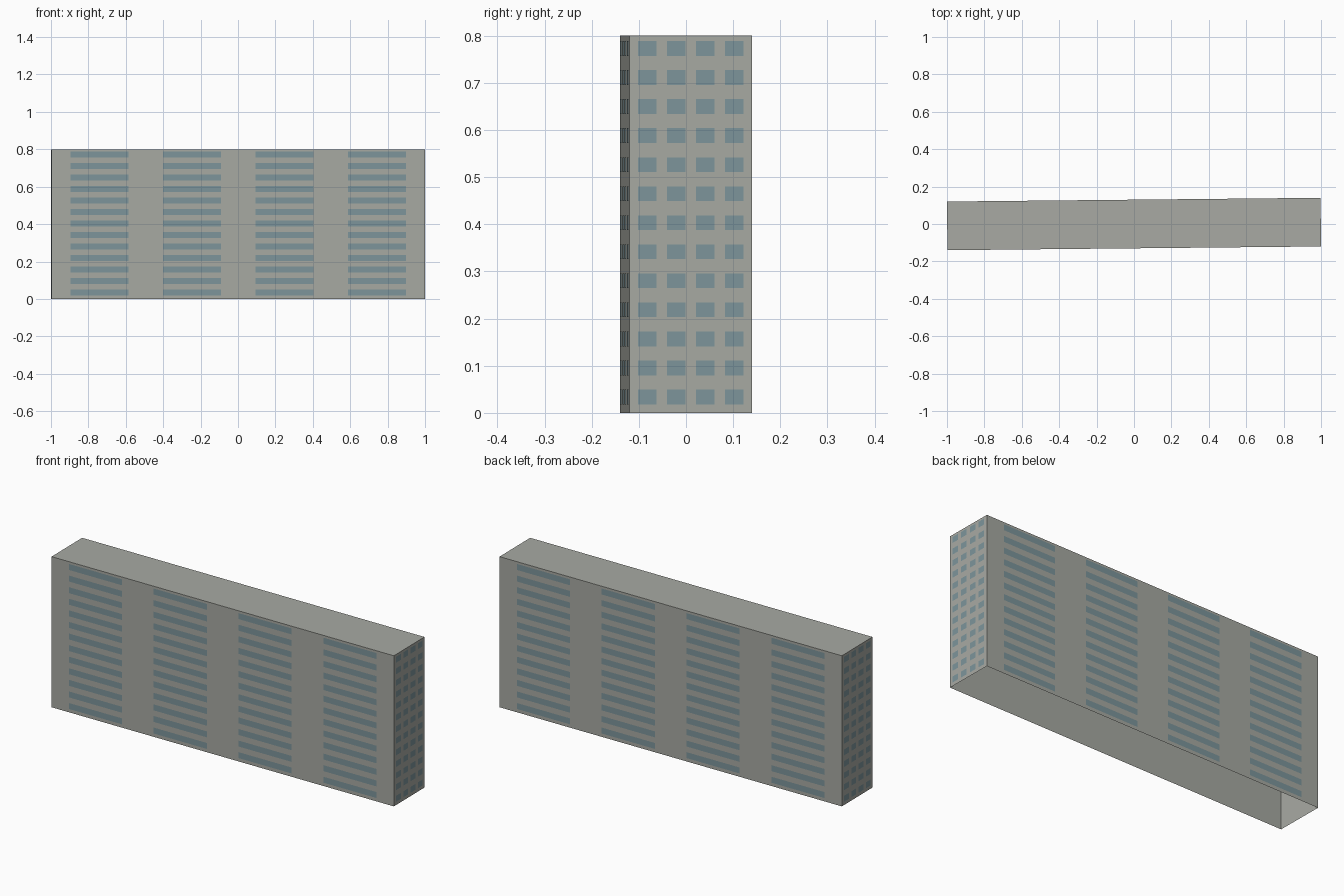
import bpy, bmesh, math

if "Cube" in bpy.data.objects:
    bpy.data.objects.remove(bpy.data.objects["Cube"])

L, W, H = 0.9987, 0.13, 0.80      # half length, half depth, height
TURN = 0.01                       # slight turn of the block on its plot
FLOORS = 13
GAP = 0.001                       # windows sit just proud of the wall


def material(name, rgb):
    m = bpy.data.materials.new(name)
    lin = [(c / 255 / 12.92) if c < 11 else ((c / 255 + 0.055) / 1.055) ** 2.4 for c in rgb]
    m.diffuse_color = (*lin, 1)
    m.use_nodes = True
    m.node_tree.nodes["Principled BSDF"].inputs["Base Color"].default_value = m.diffuse_color
    return m


def make_object(name, bm, mat):
    me = bpy.data.meshes.new(name)
    bm.to_mesh(me)
    bm.free()
    me.materials.append(mat)
    ob = bpy.data.objects.new(name, me)
    ob.rotation_euler.z = TURN
    bpy.context.collection.objects.link(ob)
    return ob


concrete = material("concrete grey", (168, 170, 163))
glass = material("blue grey glass", (125, 149, 155))

# Block: four walls and a flat roof, open underneath
bm = bmesh.new()
bmesh.ops.create_cube(bm, size=1)
for v in bm.verts:
    v.co = (v.co.x * 2 * L, v.co.y * 2 * W, (v.co.z + 0.5) * H)
bm.normal_update()
floor = [f for f in bm.faces if f.normal.z < -0.9]
bmesh.ops.delete(bm, geom=floor, context='FACES_ONLY')
make_object("building_walls", bm, concrete)


def window_grid(name, distance, pitch, width, angle):
    """Four columns of panes on every floor of the wall facing the given angle."""
    bm = bmesh.new()
    c, s = math.cos(angle), math.sin(angle)
    d = -(distance + GAP)
    for floor_no in range(FLOORS):
        z0 = floor_no * H / FLOORS + 0.0182
        z1 = z0 + 0.0315
        for col in range(4):
            u = (col - 1.5) * pitch
            a, b = u - width / 2, u + width / 2
            corners = [(a, z0), (b, z0), (b, z1), (a, z1)]
            bm.faces.new([bm.verts.new((x * c - d * s, x * s + d * c, z)) for x, z in corners])
    make_object(name, bm, glass)


# Long walls have wide strip windows, end walls have small ones
window_grid("front_windows", W, 0.495, 0.31, 0)
window_grid("right_windows", L, 0.0617, 0.0395, math.pi / 2)
window_grid("back_windows", W, 0.495, 0.31, math.pi)
window_grid("left_windows", L, 0.0617, 0.0395, -math.pi / 2)
